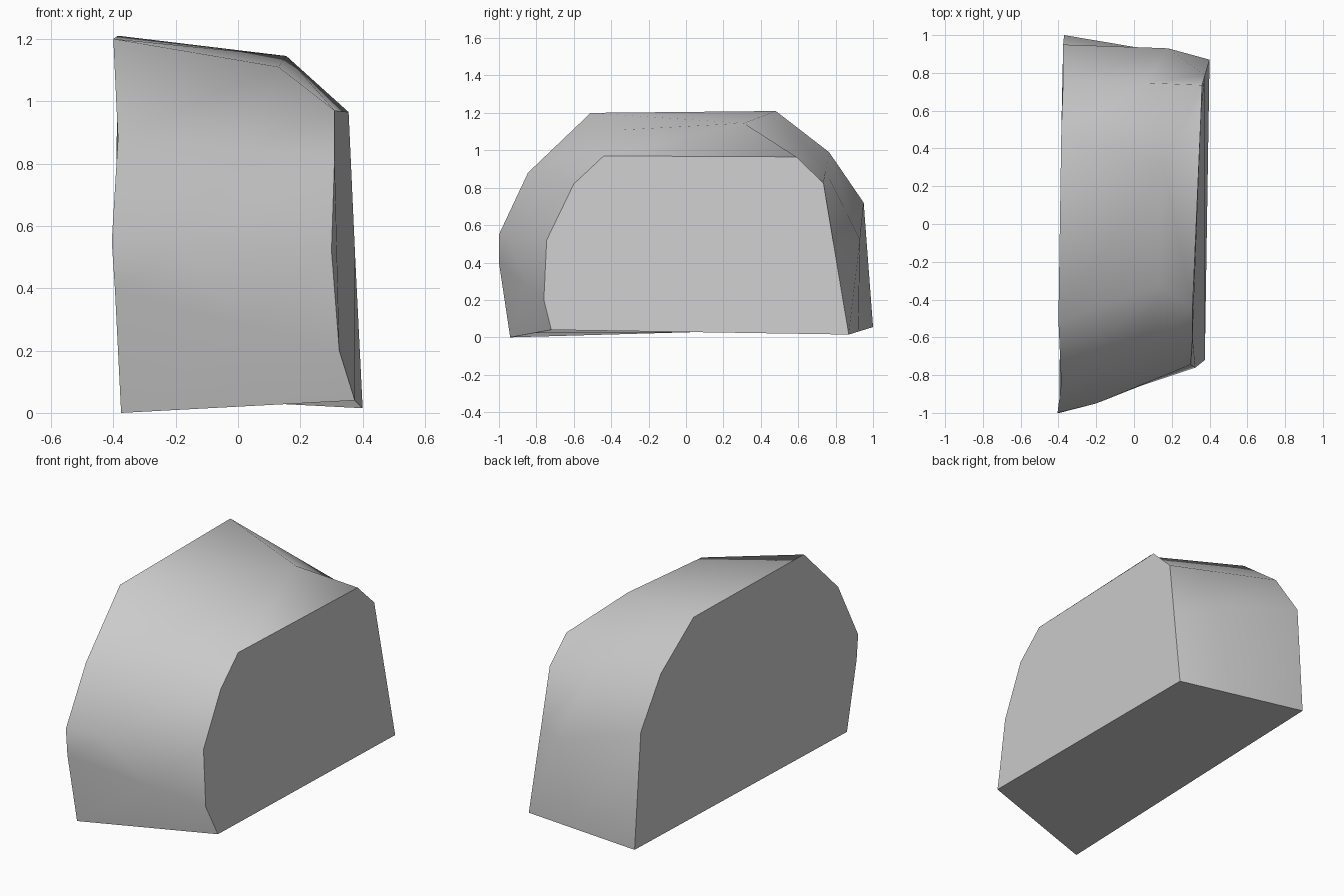
import bpy
import bmesh
from mathutils import Vector

cube = bpy.data.objects.get("Cube")
if cube:
    bpy.data.objects.remove(cube, do_unlink=True)

# One stone colour
stone = bpy.data.materials.new("stone_grey")
stone.use_nodes = True
grey = (0.6, 0.6, 0.6, 1)
stone.diffuse_color = grey
stone.node_tree.nodes["Principled BSDF"].inputs["Base Color"].default_value = grey

# Outline of the large right-hand face, from front bottom over the top to back bottom
right_outline = [
    (-.375, -.94, 0), (-.395, -1, .4), (-.405, -1, .55),
    (-.385, -.845, .88), (-.4, -.51, 1.2), (-.385, .48, 1.21),
    (-.375, .765, .99), (-.375, .95, .72), (-.37, 1, .055),
]
# Matching outline of the smaller left-hand face
left_outline = [
    (.375, -.72, .04), (.325, -.76, .2), (.3, -.745, .52),
    (.31, -.6, .82), (.31, -.44, .97), (.355, .59, .965),
    (.36, .735, .825), (.376, .789, .5), (.4, .87, .015),
]
# Worn middle ring: blended from the two faces, with a few bulging points
bulges = {2: (-.2, -.95, .54), 4: (.13, -.33, 1.11),
          5: (.155, .31, 1.145), 7: (.18, .93, .52)}
middle = [Vector(bulges[i]) if i in bulges else Vector(a).lerp(Vector(b), 0.6)
          for i, (a, b) in enumerate(zip(right_outline, left_outline))]

bm = bmesh.new()
rings = [[bm.verts.new(p) for p in ring] for ring in (right_outline, middle, left_outline)]
right, mid, left = rings

# Rounded wall running over the front, top and back
for near, far in zip(rings, rings[1:]):
    for i in range(len(near) - 1):
        bm.faces.new((near[i], far[i], far[i + 1], near[i + 1]))
bmesh.ops.connect_verts(bm, verts=[left[4], mid[5]])

# Flat side faces and underside
flats = [bm.faces.new(right), bm.faces.new(left[::-1]),
         bm.faces.new([r[0] for r in rings] + [r[-1] for r in reversed(rings)])]
bmesh.ops.recalc_face_normals(bm, faces=bm.faces)

# Smooth wall with crisp borders around the flat faces
for face in bm.faces:
    face.smooth = True
for face in flats:
    for edge in face.edges:
        edge.smooth = False

mesh = bpy.data.meshes.new("stone_block")
bm.to_mesh(mesh)
bm.free()
mesh.materials.append(stone)
block = bpy.data.objects.new("stone_block", mesh)
bpy.context.collection.objects.link(block)
